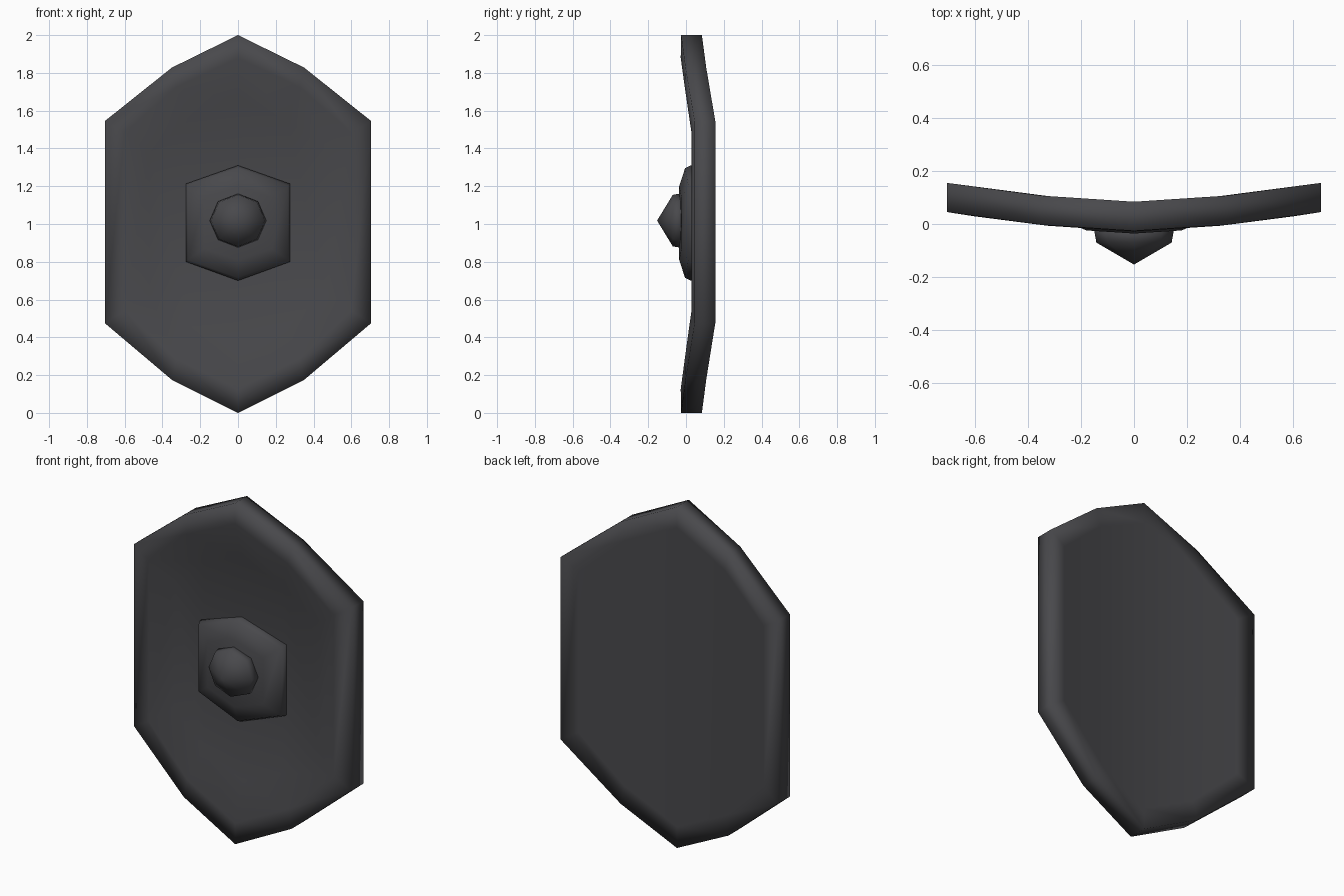
import bpy, bmesh, math

if "Cube" in bpy.data.objects:
    bpy.data.objects.remove(bpy.data.objects["Cube"])

steel = bpy.data.materials.new("dark_steel")
steel.diffuse_color = (0.066, 0.066, 0.072, 1)
steel.use_nodes = True
steel.node_tree.nodes["Principled BSDF"].inputs["Base Color"].default_value = steel.diffuse_color


def bow(x):
    # backward bend of the shield, piecewise linear in x
    x = abs(x)
    if x < 0.35:
        return x * 0.023 / 0.35
    return 0.023 + (x - 0.35) * 0.048 / 0.355


def finish(bm, name):
    bmesh.ops.recalc_face_normals(bm, faces=bm.faces)
    me = bpy.data.meshes.new(name)
    bm.to_mesh(me)
    bm.free()
    for p in me.polygons:
        p.use_smooth = True
    me.materials.append(steel)
    ob = bpy.data.objects.new(name, me)
    bpy.context.collection.objects.link(ob)
    return ob


def ring(bm, half, y):
    # half: (x, top z, bottom z) from the centre outwards; mirrored in x
    cols = [(-x, t, b) for x, t, b in half[:0:-1]] + list(half)
    top = [bm.verts.new((x, y + bow(x), t)) for x, t, b in cols]
    bot = [bm.verts.new((x, y + bow(x), b)) for x, t, b in cols]
    return top, bot


def bridge(bm, loops):
    for a, b in zip(loops, loops[1:]):
        n = len(a)
        for i in range(n):
            j = (i + 1) % n
            bm.faces.new((a[i], a[j], b[j], b[i]))


def plate(name, sections):
    # stacked outlines from back to front, capped with vertical strips
    bm = bmesh.new()
    rings = [ring(bm, half, y) for half, y in sections]
    bridge(bm, [t + b[::-1] for t, b in rings])
    for t, b in (rings[0], rings[-1]):
        for i in range(len(t) - 1):
            bm.faces.new((t[i], t[i + 1], b[i + 1], b[i]))
    return finish(bm, name)


# shield body: flat bowed back, raised rim and dished front
outer = [(0, 2.0, 0.0), (0.35, 1.828, 0.175), (0.705, 1.545, 0.475)]
inner = [(0, 1.88, 0.125), (0.325, 1.725, 0.285), (0.6, 1.485, 0.54)]
dish = [(0, 1.66, 0.35), (0.26, 1.55, 0.46), (0.47, 1.38, 0.64)]
plate("shield_body", [(inner, 0.084), (outer, 0.084), (outer, -0.026),
                      (inner, -0.028), (dish, 0.036)])

# hexagonal centre plate
hex_o = [(0, 1.31, 0.7), (0.275, 1.213, 0.8)]
hex_m = [(0, 1.295, 0.715), (0.265, 1.203, 0.81)]
hex_i = [(0, 1.2, 0.81), (0.18, 1.14, 0.87)]
plate("centre_plate", [(hex_o, 0.06), (hex_o, 0.025), (hex_m, -0.005), (hex_i, -0.036)])

# eight-sided pointed boss
bm = bmesh.new()
loops = []
for r, y in ((0.152, -0.015), (0.142, -0.07)):
    loops.append([bm.verts.new((r * math.cos(k * math.pi / 4), y,
                                1.018 + 0.96 * r * math.sin(k * math.pi / 4))) for k in range(8)])
bridge(bm, loops)
bm.faces.new(loops[0])
tip = bm.verts.new((0, -0.153, 1.018))
for i in range(8):
    bm.faces.new((loops[1][i], loops[1][(i + 1) % 8], tip))
finish(bm, "pointed_boss")
